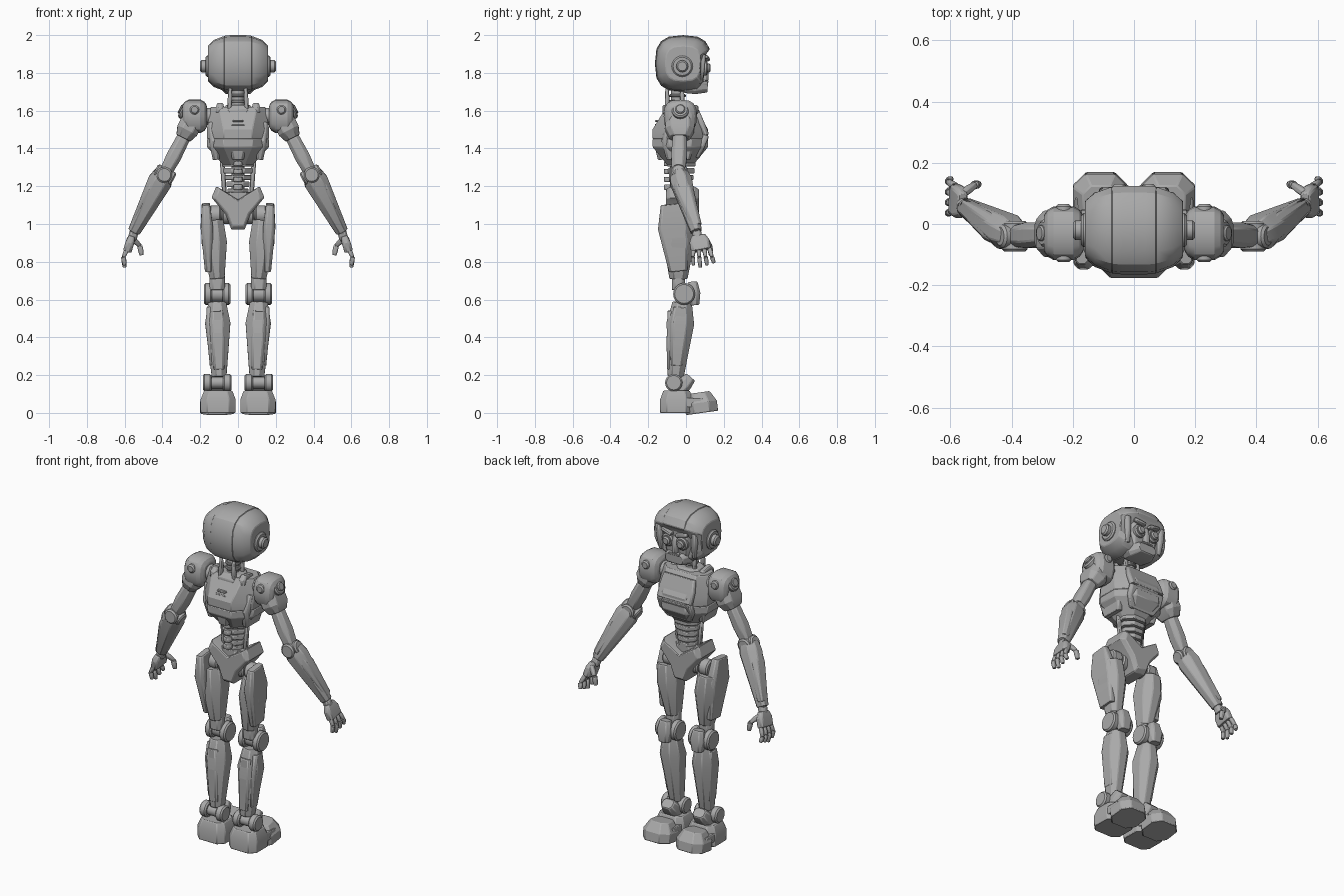
import bpy, bmesh, math
from mathutils import Vector, Matrix

cube = bpy.data.objects.get("Cube")
if cube:
    bpy.data.objects.remove(cube, do_unlink=True)

GREY = (.4, .4, .4, 1)
material = bpy.data.materials.new("robot grey")
material.use_nodes = True
material.diffuse_color = GREY
material.node_tree.nodes["Principled BSDF"].inputs["Base Color"].default_value = GREY

X, Y, Z = (Vector(row) for row in Matrix.Identity(3))
side = None  # None for middle parts, otherwise "left" or "right"


def at(x, y, z):
    return Vector((x, y, z))


def skin(name, rings, bevel=.004):
    """Join equal rings of points into a closed solid, mirrored for the right side."""
    bm = bmesh.new()
    flip = -1 if side == "right" else 1
    loops = [[bm.verts.new((p.x * flip, p.y, p.z)) for p in ring] for ring in rings]
    count = len(loops[0])
    for lower, upper in zip(loops, loops[1:]):
        for i in range(count):
            j = (i + 1) % count
            bm.faces.new((lower[i], lower[j], upper[j], upper[i]))
    bm.faces.new(loops[0])
    bm.faces.new(loops[-1])
    bmesh.ops.recalc_face_normals(bm, faces=bm.faces)
    full_name = f"{side}_{name}" if side else name
    mesh = bpy.data.meshes.new(full_name)
    bm.to_mesh(mesh)
    bm.free()
    mesh.materials.append(material)
    part = bpy.data.objects.new(full_name, mesh)
    bpy.context.collection.objects.link(part)
    if bevel:
        modifier = part.modifiers.new("edge", 'BEVEL')
        modifier.width, modifier.segments = bevel, 1
        modifier.limit_method, modifier.angle_limit = 'ANGLE', math.radians(35)
    bpy.ops.object.select_all(action='DESELECT')
    part.select_set(True)
    bpy.context.view_layer.objects.active = part
    bpy.ops.object.shade_smooth_by_angle(angle=math.radians(25))


def frame(start, end):
    """Matrix whose local z runs from start to end."""
    along = (end - start).normalized()
    ref = Y if abs(along.y) < .9 else Z
    across = (ref - along * ref.dot(along)).normalized()
    matrix = Matrix((across.cross(along), across, along)).transposed().to_4x4()
    matrix.translation = start
    return matrix


def limb(name, start, end, width, depth, ends=(1, 1), peak=.5, keep=1, cut=.5, bevel=.004):
    """Eight-sided armour block: widest at the peak, scaled at its two ends."""
    matrix, length = frame(start, end), (end - start).length
    rings = []
    for t, scale in ((0, ends[0]), (peak, 1), (1, ends[1])):
        w, d = width * scale ** keep, depth * scale
        k = min(w, d) * cut
        quarter = [(w, d - k), (w - k, d)]
        corners = quarter + [(-u, v) for u, v in reversed(quarter)]
        corners += [(-u, -v) for u, v in corners]
        rings.append([matrix @ at(u, v, t * length) for u, v in corners])
    skin(name, rings, bevel)


def disc(name, centre, axis, radius, thick):
    """Round joint with a small chamfer, centred on a point."""
    matrix = frame(centre - axis * thick / 2, centre + axis * thick / 2)
    edge = min(.008, thick / 4)
    turns = [math.tau * i / 20 for i in range(20)]
    skin(name, [[matrix @ at(r * math.cos(a), r * math.sin(a), z) for a in turns]
                for z, r in ((0, radius - edge), (edge, radius),
                             (thick - edge, radius), (thick, radius - edge))], bevel=0)


def dome(name, centre, half, radius_y, radius_z, shrink, face=None):
    """Faceted rounded side profile swept across x; face cuts the lower front flat."""
    def soft(v):
        return math.copysign(abs(v) ** .7, v)
    rings = []
    for t in (-1, -.8, -.5, .5, .8, 1):
        scale, ring = 1 - shrink * abs(t) ** 4, []
        for i in range(16):
            a = math.tau * i / 16
            p = centre + at(t * half, radius_y * soft(math.cos(a)) * scale,
                            radius_z * soft(math.sin(a)) * scale)
            if face and p.z < centre.z + .03:
                p.y = min(p.y, face)
            ring.append(p)
        rings.append(ring)
    skin(name, rings)


# head
HEAD = at(0, -.015, 1.85)
dome("helmet", HEAD, half=.16, radius_y=.147, radius_z=.146, shrink=.36, face=.08)
dome("helmet_crest", HEAD, half=.075, radius_y=.15, radius_z=.15, shrink=.03, face=.07)
limb("face_plate", at(0, .05, 1.74), at(0, .05, 1.9), width=.1, depth=.05, ends=(.8, 1))
limb("jaw", at(0, -.01, 1.73), at(0, .115, 1.725), width=.085, depth=.04, ends=(.9, .7))
limb("nose", at(0, .09, 1.76), at(0, .09, 1.86), width=.018, depth=.03, ends=(1, .7))
limb("mouth", at(0, .1, 1.755), at(0, .12, 1.755), width=.035, depth=.006)

# neck
NECK = at(0, -.045, 1.65)
disc("neck_core", NECK, Z, radius=.034, thick=.2)
for i in (-1, 0, 1):
    disc("neck_ring", NECK + Z * i * .03, Z, radius=.044, thick=.014)
limb("collar", NECK - Z * .07, NECK - Z * .02, width=.085, depth=.075, ends=(1, .75))

# torso
CHEST = at(0, -.03, 1.45)
limb("upper_chest", CHEST, CHEST + Z * .17, width=.165, depth=.147, ends=(1, .5), peak=.3, keep=.2, cut=.6)
limb("lower_chest", CHEST, CHEST - Z * .14, width=.165, depth=.147, ends=(1, .45), peak=.3, cut=.6)
BUST = at(0, .107, 1.47)
limb("upper_front_plate", at(0, .055, 1.6), BUST, width=.115, depth=.016, ends=(.9, 1))
limb("lower_front_plate", BUST, at(0, .06, 1.35), width=.115, depth=.016, ends=(1, .7))
limb("back_spine_plate", at(0, -.13, 1.34), at(0, -.15, 1.52), width=.05, depth=.03, ends=(.6, .6))
for i in range(2):
    limb("back_vent", at(0, -.147, 1.52 + i * .02), at(0, -.147, 1.53 + i * .02), width=.045 - i * .015, depth=.018)
disc("spine", at(0, -.05, 1.22), Z, radius=.035, thick=.24)
for i in range(5):
    base = at(0, -.025, 1.16 + i * .036)
    limb("waist_segment", base, base + Z * .028, width=.055 + i * .007, depth=.055 + i * .005, cut=.6)
for i in range(4):
    base = at(0, -.095, 1.18 + i * .042)
    limb("back_vertebra", base, base + Z * .028, width=.024, depth=.022)

# pelvis
wing = [at(.035, 0, .97), at(.065, 0, 1.05), at(.14, 0, 1.14), at(.115, 0, 1.2)]
outline = wing + [at(0, 0, 1.13)] + [at(-p.x, 0, p.z) for p in reversed(wing)]
middle = Z * 1.1
skin("pelvis", [[middle + (p - middle) * scale + Y * y for p in outline]
                for y, scale in ((-.105, .85), (-.085, 1), (.045, 1), (.07, .85))])
limb("hip_block", at(0, -.03, 1.07), at(0, -.03, 1.17), width=.07, depth=.06)
disc("hip_axle", at(0, -.03, 1.05), X, radius=.03, thick=.26)

SHOULDER, ELBOW, WRIST = at(.23, -.03, 1.57), at(.39, -.04, 1.26), at(.55, .055, .96)
HIP, KNEE, ANKLE = at(.12, -.03, 1.05), at(.11, -.01, .63), at(.11, -.065, .16)

for side in ("left", "right"):
    # ears, eyes and face trim
    EAR, EYE = at(.15, -.02, 1.835), at(.047, .1, 1.825)
    disc("ear_base", EAR, X, radius=.056, thick=.045)
    disc("ear_cap", EAR + X * .03, X, radius=.032, thick=.04)
    disc("eye_socket", EYE, Y, radius=.038, thick=.03)
    disc("eye_lens", EYE + Y * .015, Y, radius=.024, thick=.03)
    limb("brow", at(.015, .11, 1.87), at(.085, .1, 1.885), width=.01, depth=.018)
    limb("cheek_guard", at(.11, .045, 1.745), at(.12, .055, 1.9), width=.018, depth=.05, ends=(.8, 1))
    for y in (-.1, -.02):
        limb("neck_piston", at(.045, y, 1.6), at(.04, y, 1.73), width=.012, depth=.012, ends=(1, .7))

    # sides of the torso
    limb("flank_panel", at(.115, -.04, 1.34), at(.14, -.04, 1.54), width=.026, depth=.09, ends=(.7, .7))
    limb("collar_tab", at(.095, -.06, 1.58), at(.095, -.05, 1.635), width=.022, depth=.055, ends=(1, .7))
    limb("waist_piston", at(.07, -.03, 1.14), at(.085, -.03, 1.34), width=.012, depth=.012)

    # shoulder
    disc("shoulder_axle", SHOULDER - X * .07, X, radius=.045, thick=.08)
    dome("shoulder_pad", SHOULDER, half=.065, radius_y=.09, radius_z=.09, shrink=.35)
    arm = (ELBOW - SHOULDER).normalized()
    limb("shoulder_cuff", SHOULDER, SHOULDER + arm * .13, width=.058, depth=.076, ends=(1, .7), peak=.65)
    outward = arm.cross(Y).normalized()
    outward *= math.copysign(1, outward.x)
    disc("shoulder_disc", SHOULDER + outward * .06, outward, radius=.045, thick=.04)
    disc("shoulder_bolt", SHOULDER + outward * .08, outward, radius=.026, thick=.02)
    for y in (-.08, .08):
        disc("pad_bolt", SHOULDER + at(0, y, .035), Y, radius=.025, thick=.03)

    # arm
    limb("upper_arm", SHOULDER + arm * .08, ELBOW, width=.04, depth=.042, ends=(.85, .8), peak=.6)
    disc("elbow_hinge", ELBOW, Y, radius=.042, thick=.1)
    disc("elbow_disc", ELBOW, outward, radius=.038, thick=.11)
    limb("forearm", ELBOW + Z * .01, WRIST, width=.064, depth=.057, ends=(.8, .52), peak=.15, cut=.6)
    limb("forearm_shell", ELBOW.lerp(WRIST, .03) + X * .03, WRIST + Z * .03, width=.037, depth=.048,
         ends=(.8, .6), peak=.3)
    limb("wrist", WRIST, WRIST + at(.01, .01, -.04), width=.024, depth=.024)

    # hand
    limb("palm", WRIST + at(.01, .01, -.02), at(.585, .08, .86), width=.023, depth=.053, ends=(.7, 1), peak=.4)
    for i in range(4):
        joints = [at(.585, .04 + i * .028, .87), at(.607, .036 + i * .034, .825),
                  at(.6, .04 + i * .036, .77 + abs(i - 1) * .012)]
        for start, end in zip(joints, joints[1:]):
            limb("finger", start, end, width=.012, depth=.011, ends=(1, .8), bevel=.002)
    joints = [at(.56, .1, .925), at(.52, .128, .885), at(.51, .13, .835)]
    for start, end in zip(joints, joints[1:]):
        limb("thumb", start, end, width=.014, depth=.013, ends=(1, .8), bevel=.002)

    # thigh
    disc("inner_hip_joint", HIP - X * .06, X, radius=.05, thick=.05)
    disc("outer_hip_joint", HIP, X, radius=.048, thick=.06)
    limb("thigh", KNEE + at(0, -.03, .08), HIP + at(.015, -.005, -.03), width=.067, depth=.082,
         ends=(.58, .85), peak=.62, cut=.6)
    limb("thigh_shield", at(.155, -.04, .75), at(.17, -.08, 1.105), width=.033, depth=.083, ends=(.6, .65), peak=.65)

    # knee
    disc("knee_axle", KNEE, X, radius=.042, thick=.13)
    for x in (-.048, .048):
        disc("knee_disc", KNEE + X * x, X, radius=.058, thick=.042)
    limb("knee_cap", KNEE + at(0, .055, -.06), KNEE + at(0, .045, .065), width=.045, depth=.036, ends=(.7, .7))
    limb("knee_link", KNEE + at(0, -.03, .02), KNEE + at(0, -.03, .1), width=.04, depth=.035)

    # shin
    limb("shin", KNEE + at(0, -.01, -.045), ANKLE + at(-.01, .01, .03), width=.067, depth=.073,
         ends=(.7, .58), peak=.28, cut=.6)
    limb("outer_calf_panel", at(.15, -.03, .56), at(.135, -.05, .25), width=.024, depth=.05, ends=(.7, .6), peak=.3)
    limb("rear_calf_panel", at(.11, -.08, .54), at(.1, -.085, .23), width=.035, depth=.02, ends=(.9, .8))

    # ankle and foot
    disc("ankle_axle", ANKLE, X, radius=.03, thick=.12)
    for x in (-.053, .053):
        disc("ankle_disc", ANKLE + X * x, X, radius=.046, thick=.045)
    limb("instep", at(.105, -.04, .115), at(.105, .025, .19), width=.05, depth=.04, ends=(1, .75))
    limb("heel", at(.105, -.05, 0), at(.105, -.05, .118), width=.093, depth=.087, ends=(1, .8), peak=.6, cut=.4)
    limb("toe", at(.11, .085, 0), at(.11, .07, .108), width=.09, depth=.086, ends=(1, .65), peak=.5)
    for x in (.04, .176):
        limb("foot_side_block", at(x, .02, .03), at(x, .02, .08), width=.018, depth=.07)
    limb("toe_ridge", at(.11, .1, .06), at(.11, .1, .092), width=.035, depth=.045, ends=(1, .8))
